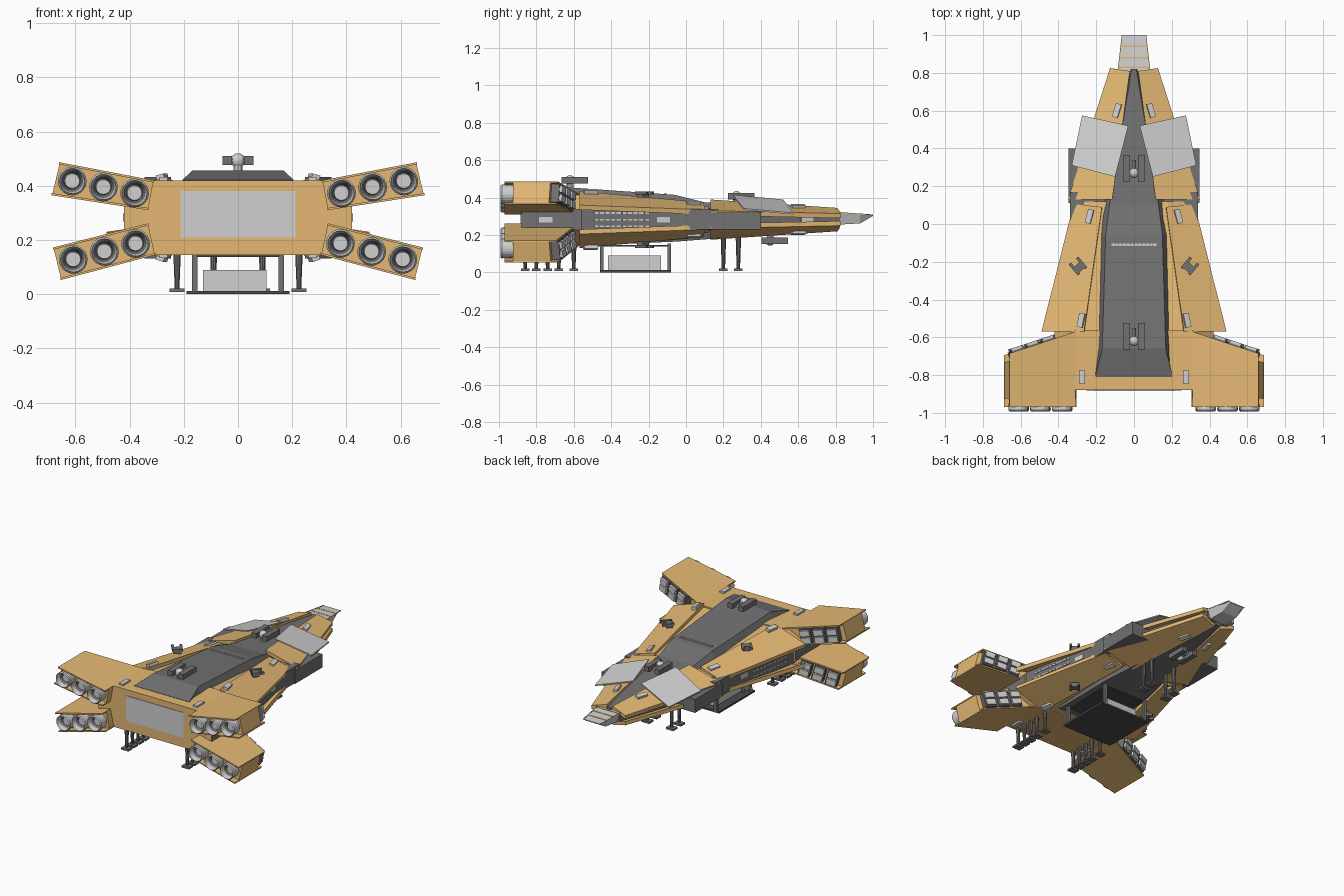
import bpy, bmesh, math
from mathutils import Vector, Matrix

cube = bpy.data.objects.get("Cube")
if cube:
    bpy.data.objects.remove(cube)


def material(name, rgb):
    m = bpy.data.materials.new(name)
    m.use_nodes = True
    m.diffuse_color = (*rgb, 1)
    m.node_tree.nodes["Principled BSDF"].inputs["Base Color"].default_value = (*rgb, 1)
    return m


TAN = material("tan armour", (.78, .485, .175))
DARK = material("dark grey hull", (.17, .17, .17))
LIGHT = material("light grey panel", (.63, .63, .63))
BLACK = material("charcoal", (.07, .07, .07))
MID = .2825          # height of the hull's mirror plane
SIDES = ((1, "left"), (-1, "right"))
LEVELS = ((1, "upper"), (-1, "lower"))


def finish(name, bm, mats, rule=None):
    bmesh.ops.recalc_face_normals(bm, faces=bm.faces)
    bm.normal_update()
    if rule:
        for f in bm.faces:
            f.material_index = rule(f)
    me = bpy.data.meshes.new(name)
    bm.to_mesh(me)
    bm.free()
    for m in mats:
        me.materials.append(m)
    ob = bpy.data.objects.new(name, me)
    bpy.context.collection.objects.link(ob)
    return ob


def loft(name, sections, mats, rule=None):
    """Skin matching rings of points and cap both ends."""
    bm = bmesh.new()
    rings = [[bm.verts.new(p) for p in s] for s in sections]
    n = len(rings[0])
    for a, b in zip(rings, rings[1:]):
        for i in range(n):
            j = (i + 1) % n
            bm.faces.new((a[i], a[j], b[j], b[i]))
    bm.faces.new(rings[0])
    bm.faces.new(rings[-1])
    return finish(name, bm, mats, rule)


def box(name, centre, size, mat, rot=None):
    bm = bmesh.new()
    bmesh.ops.create_cube(bm, size=1)
    bmesh.ops.scale(bm, vec=size, verts=bm.verts)
    if rot:
        bmesh.ops.rotate(bm, matrix=rot, verts=bm.verts)
    bmesh.ops.translate(bm, vec=centre, verts=bm.verts)
    return finish(name, bm, [mat])


def rod(name, centre, radius, length, mat, axis="Z", top=None):
    bm = bmesh.new()
    bmesh.ops.create_cone(bm, cap_ends=True, segments=10, radius1=radius,
                          radius2=top or radius, depth=length)
    if axis == "Y":
        bmesh.ops.rotate(bm, matrix=Matrix.Rotation(math.pi / 2, 3, "X"), verts=bm.verts)
    bmesh.ops.translate(bm, vec=centre, verts=bm.verts)
    return finish(name, bm, [mat])


def flip(p, sx, sz):
    return Vector((sx * p[0], p[1], MID + sz * (p[2] - MID)))


def octagon(y, top, side, high, band):
    half = [(top, high), (side, band), (side, -band), (top, -high)]
    return [(x, y, MID + z) for x, z in half] + [(-x, y, MID + z) for x, z in half[::-1]]


# Central hull: tan rear block and tapering dark-sided core
side_dark = lambda f: int(abs(f.normal.x) > .85)
loft("rear_hull", [octagon(-.88, .31, .42, .1375, .045), octagon(-.56, .31, .42, .1375, .055)],
     [TAN, DARK], side_dark)
loft("middle_hull", [octagon(-.57, .28, .41, .13, .07), octagon(.12, .18, .31, .07, .05)],
     [TAN, DARK], side_dark)
loft("front_hull", [octagon(.1, .17, .30, .06, .045), octagon(.82, .04, .085, .035, .025)], [DARK])
box("rear_door", (0, -.881, .295), (.425, .006, .17), LIGHT)


# Raised deck and its underside counterpart
def deck_ring(y, base, top, high, low, sz=1):
    return [flip(p, 1, sz) for p in ((base, y, low), (top, y, high), (-top, y, high), (-base, y, low))]


loft("top_deck", [deck_ring(-.81, .208, .205, .422, .38), deck_ring(-.66, .205, .168, .457, .38),
                  deck_ring(-.06, .185, .15, .415, .34), deck_ring(.1, .17, .13, .375, .33),
                  deck_ring(.82, .024, .012, .332, .30)], [DARK])
loft("belly_deck", [deck_ring(-.5, .2, .19, .42, .38, -1), deck_ring(-.05, .18, .17, .40, .34, -1),
                    deck_ring(.82, .03, .015, .332, .30, -1)], [DARK])
box("cargo_opening", (0, -.27, .142), (.3, .36, .008), BLACK)
for i in range(12):
    box("deck_light", (-.11 + i * .02, -.11, .421), (.017, .012, .008), LIGHT)


# Armour slabs: inner and outer edges for the rear and front pairs
SLABS = {"rear": [(.265, -.57, .435), (.49, -.57, .36), (.32, .105, .335), (.17, .09, .375)],
         "front": [(.115, .13, .39), (.35, .13, .33), (.127, .825, .315), (.022, .81, .345)]}
for sz, level in LEVELS:
    for sx, side in SIDES:
        for part, top in SLABS.items():
            low = [(x * .99, y, z - .025) for x, y, z in top]
            loft(f"{level}_{side}_{part}_armour",
                 [[flip(p, sx, sz) for p in top], [flip(p, sx, sz) for p in low]], [TAN])
        # Raised hatches lying on the slabs
        for x, y, z, lean, turn in ((.235, .04, .367, .3, .25), (.28, -.51, .432, .3, .2),
                                    (.09, .6, .352, .25, .3), (.275, -.81, .422, 0, 0)):
            r = Matrix.Rotation(sx * turn, 3, "Z") @ Matrix.Rotation(sx * sz * lean, 3, "Y")
            box(f"{level}_{side}_hatch", flip((x, y, z), sx, sz), (.03, .075, .02), LIGHT, r)
        # Small twin-barrel turret
        r = Matrix.Rotation(sx * -.7, 3, "Z")
        c = flip((.29, -.23, .415), sx, sz)
        box(f"{level}_{side}_turret_base", c, (.05, .04, .03), DARK, r)
        for off in (-.025, .025):
            box(f"{level}_{side}_turret_barrel", c + r @ Vector((off, .01, sz * .01)),
                (.016, .075, .016), DARK, r)

# Nose wedge with a chamfered underside and painted stripes
NOSE = ((.80, .088, .322, .255), (.93, .073, .313, .262), (1.0, .065, .308, .302))
loft("nose", [[(-w, y, t), (w, y, t), (w * .75, y, b), (-w * .75, y, b)] for y, w, t, b in NOSE],
     [LIGHT])
for y in (.83, .88, .94):
    box("nose_stripe", (0, y, .321 - (y - .8) * .07), (.165 - (y - .8) * .2, .008, .006), TAN)
for sx, side in SIDES:
    loft(f"{side}_nose_edge", [[(sx * x, y, z + d) for x, y, z in
                                ((.088, .8, .322), (.065, 1.0, .308), (.06, 1.0, .308), (.083, .8, .322))]
                               for d in (.002, -.003)], [TAN])

for sx, side in SIDES:
    # Tilted light wing panel
    panel = [(.03, .52, .39), (.275, .575, .318), (.33, .31, .342), (.1, .25, .415)]
    loft(f"{side}_wing_panel", [[flip((x, y, z + d), sx, 1) for x, y, z in panel] for d in (0, -.008)],
         [LIGHT])
    # Side machinery boxes, windows and rows of lights
    box(f"{side}_front_side_box", (sx * .255, .255, .275), (.185, .29, .09), DARK)
    box(f"{side}_rear_side_box", (sx * .26, .05, .285), (.16, .24, .11), DARK)
    slope = Matrix.Rotation(sx * math.atan(.1 / .69), 3, "Z")
    for y, x in ((-.75, .421), (-.12, .346)):
        box(f"{side}_side_window", (sx * x, y, MID), (.008, .07, .03), LIGHT,
            slope if y > -.5 else None)
    box(f"{side}_nose_window", (sx * .139, .65, MID), (.012, .07, .03), LIGHT,
        Matrix.Rotation(sx * .29, 3, "Z"))
    for row in (-.035, 0, .035):
        for i in range(10):
            y = -.48 + i * .03
            box(f"{side}_side_light", (sx * (.41 - (y + .57) * .145), y, MID + row),
                (.008, .022, .009), LIGHT, slope)


# Engine pods
def nozzle(name, x, z):
    """Lathe a bell with a pale hub inside."""
    profile = [(.048, -.9), (.053, -.985), (.047, -.992), (.04, -.96), (.03, -.935), (.027, -.95)]
    shades = [0, 0, 0, 1, 0]
    bm = bmesh.new()
    n = 20
    rings = [[bm.verts.new((x + r * math.cos(2 * math.pi * i / n), y,
                            z + r * math.sin(2 * math.pi * i / n))) for i in range(n)]
             for r, y in profile]
    for a, b, m in zip(rings, rings[1:], shades):
        for i in range(n):
            j = (i + 1) % n
            bm.faces.new((a[i], a[j], b[j], b[i])).material_index = m
    bm.faces.new(rings[-1])
    finish(name, bm, [LIGHT, DARK])


def front(x):
    """Swept leading edge of the pods."""
    return -.57 - (x - .31) * .33


PODS = {"upper": [(.31, .42), (.66, .487), (.688, .365), (.33, .31)],
        "lower": [(.33, .262), (.683, .172), (.655, .052), (.305, .145)]}
for level, ring in PODS.items():
    tilt = math.atan2(ring[1][1] - ring[0][1], ring[1][0] - ring[0][0])
    cx = sum(p[0] for p in ring) / 4
    cz = sum(p[1] for p in ring) / 4
    for sx, side in SIDES:
        inset = [(cx + (x - cx) * .99, cz + (z - cz) * .96) for x, z in ring]
        loft(f"{level}_{side}_pod", [[(sx * x, -.925, z) for x, z in inset],
                                     [(sx * x, front(x) - .04, z) for x, z in inset]], [TAN])
        # Overhanging cover plates above and below the engines
        for i, j, d in ((0, 1, -.008), (3, 2, .008)):
            a, b = ring[i], ring[j]
            plate = [(a[0], -.97, a[1]), (b[0], -.97, b[1]),
                     (b[0], front(b[0]), b[1]), (a[0], front(a[0]), a[1])]
            loft(f"{level}_{side}_pod_cover", [[(sx * x, y, z + e) for x, y, z in plate]
                                               for e in (0, d)], [TAN])
        r = Matrix.Rotation(-sx * .32, 3, "Z") @ Matrix.Rotation(-sx * tilt, 3, "Y")
        for k in (-1, 0, 1):
            nozzle(f"{level}_{side}_nozzle", sx * (cx + k * .115), cz + k * .115 * math.tan(tilt))
            # Air intakes on the outer part of the leading face
            out = .035 + k * .082
            c = Vector((sx * (cx + out), front(cx + out) - .03, cz + out * math.tan(tilt)))
            box(f"{level}_{side}_intake_frame", c, (.074, .07, .1), DARK, r)
            for h in (-.024, .024):
                box(f"{level}_{side}_intake_vane", c + r @ Vector((0, .025, h)),
                    (.062, .05, .038), LIGHT, r)


# Centreline gun mounts
def gun(name, y, z, sz):
    for sx, side in SIDES:
        box(f"{name}_{side}_housing", (sx * .04, y + .025, z), (.036, .14, .034), DARK)
    box(f"{name}_bridge", (0, y, z), (.06, .03, .016), DARK)
    bm = bmesh.new()
    bmesh.ops.create_uvsphere(bm, u_segments=12, v_segments=8, radius=.027)
    bmesh.ops.translate(bm, vec=(0, y, z), verts=bm.verts)
    finish(f"{name}_ball", bm, [LIGHT])
    rod(f"{name}_neck", (0, y, z - sz * .03), .018, .06, LIGHT)
    rod(f"{name}_barrel", (0, y + .04, z), .01, .06, LIGHT, "Y")


gun("rear_top_gun", -.62, .493, 1)
gun("front_top_gun", .27, .408, 1)
gun("belly_gun", .45, .17, -1)

# Landing legs and feet
for sx, side in SIDES:
    for part, x, rows, top in (("rear", .225, (-.86, -.8, -.74, -.68, -.6), .16),
                               ("front", .09, (.2, .28), .2)):
        for y in rows:
            rod(f"{side}_{part}_leg", (sx * x, y, top / 2 + .01), .009, top - .02, DARK, top=.015)
            box(f"{side}_{part}_foot", (sx * x, y, .014), (.055, .045, .012), DARK)
    # Lift posts
    for y in (-.45, -.09):
        box(f"{side}_lift_post", (sx * .16, y, .08), (.02, .02, .15), DARK)

# Cargo lift and its container
box("lift_platform", (0, -.27, .006), (.38, .38, .012), BLACK)
box("cargo_container", (-.012, -.275, .051), (.235, .285, .078), LIGHT)
